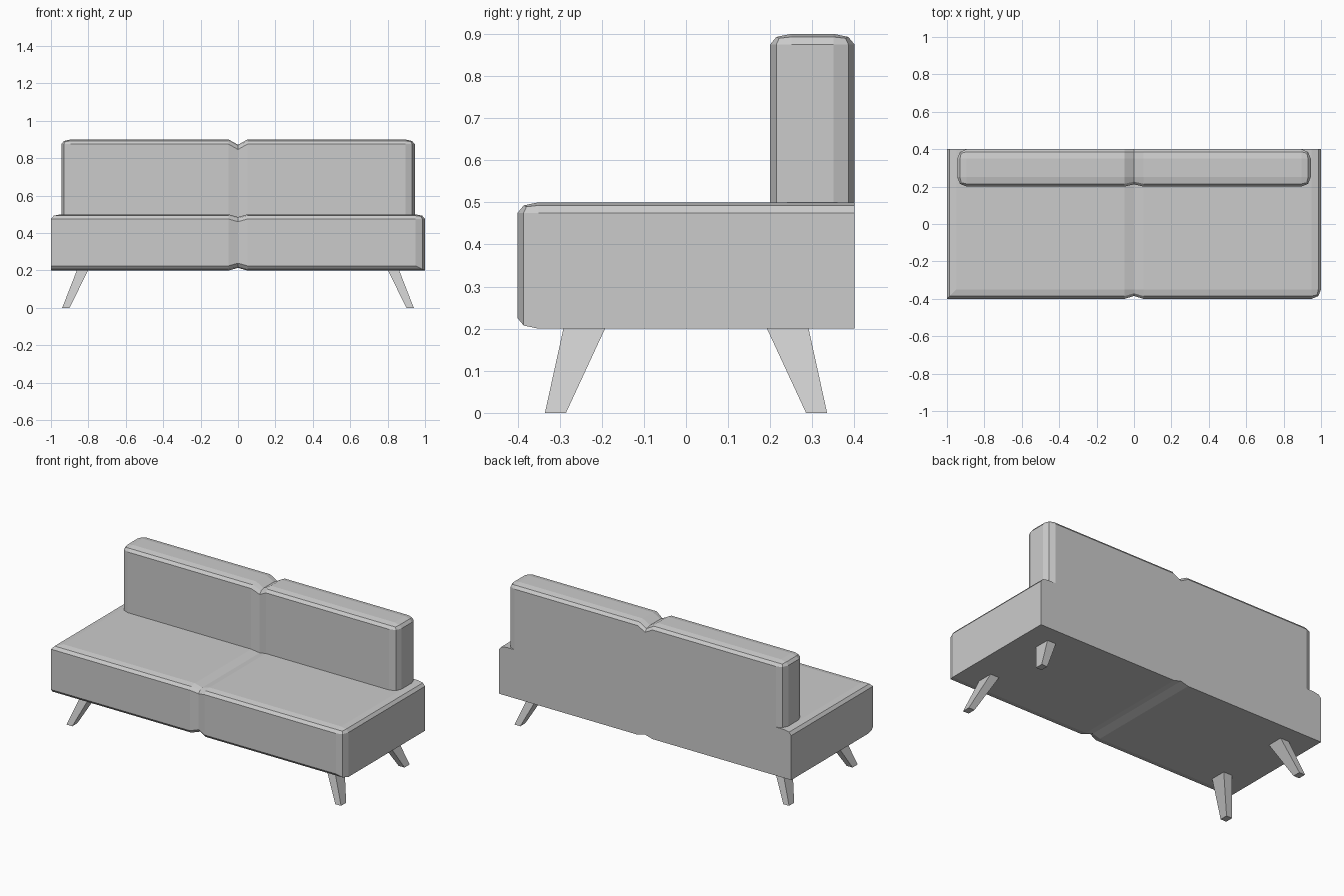
import bpy, bmesh
from mathutils import Vector

if "Cube" in bpy.data.objects:
    bpy.data.objects.remove(bpy.data.objects["Cube"])


def finish(name, bm):
    bmesh.ops.recalc_face_normals(bm, faces=bm.faces)
    mesh = bpy.data.meshes.new(name)
    bm.to_mesh(mesh)
    bm.free()
    obj = bpy.data.objects.new(name, mesh)
    bpy.context.collection.objects.link(obj)


def cushion(name, lo, hi, rounded, pinch_top, pinch_front, pinch_bottom):
    """Box with chosen edges rounded and a pinched seam at x = 0.
    rounded: list of edge-centre directions, such as (0, -1, 1) for front top."""
    lo, hi = Vector(lo), Vector(hi)
    mid, half = (lo + hi) / 2, (hi - lo) / 2
    bm = bmesh.new()
    bmesh.ops.create_cube(bm, size=2)
    edges = []
    for e in bm.edges:
        c = (e.verts[0].co + e.verts[1].co) / 2
        if tuple(round(v) for v in c) in rounded:
            edges.append(e)
    # bevel at double height, so the rounding is half as tall as it is deep
    for v in bm.verts:
        v.co = Vector((v.co.x * half.x, v.co.y * half.y, v.co.z * half.z * 2))
    bmesh.ops.bevel(bm, geom=edges, offset=0.05, segments=2, profile=0.5,
                    affect='EDGES')
    for v in bm.verts:
        v.co.z *= 0.5
        v.co += mid
    # centre seam
    for x in (-0.05, 0.0, 0.05):
        bmesh.ops.bisect_plane(bm, geom=bm.verts[:] + bm.edges[:] + bm.faces[:],
                               plane_co=(x, 0, 0), plane_no=(1, 0, 0))
    for v in bm.verts:
        if abs(v.co.x) < 0.001:
            if v.co.z > hi.z - 0.03:
                v.co.z -= pinch_top
            elif v.co.z < lo.z + 0.03:
                v.co.z += pinch_bottom
            if v.co.y < lo.y + 0.03:
                v.co.y += pinch_front
    finish(name, bm)


# Seat: rounded front, right corner and both upper ends; flat back
cushion("seat", (-1, -0.4, 0.2), (1, 0.4, 0.5),
        [(0, -1, 1), (0, -1, -1), (1, -1, 0), (1, 0, 1), (-1, 0, 1)],
        0.014, 0.015, 0.014)

# Backrest: rounded top and upright edges, sunk slightly into the seat
cushion("backrest", (-0.945, 0.2, 0.47), (0.945, 0.4, 0.9),
        [(0, -1, 1), (0, 1, 1), (1, 0, 1), (-1, 0, 1),
         (1, -1, 0), (1, 1, 0), (-1, -1, 0), (-1, 1, 0)],
        0.028, 0.012, 0.0)

# Splayed tapered legs
for sy, row in ((-1, "front"), (1, "back")):
    for sx, side in ((-1, "left"), (1, "right")):
        bm = bmesh.new()
        bmesh.ops.create_cube(bm, size=2)
        for v in bm.verts:
            a, b, c = v.co
            if c > 0:
                v.co = (sx * 0.83 + a * 0.03, sy * 0.24 + b * 0.05, 0.205)
            else:
                v.co = (sx * 0.92 + a * 0.02, sy * 0.31 + b * 0.025, 0)
        finish(f"{row}_{side}_leg", bm)
